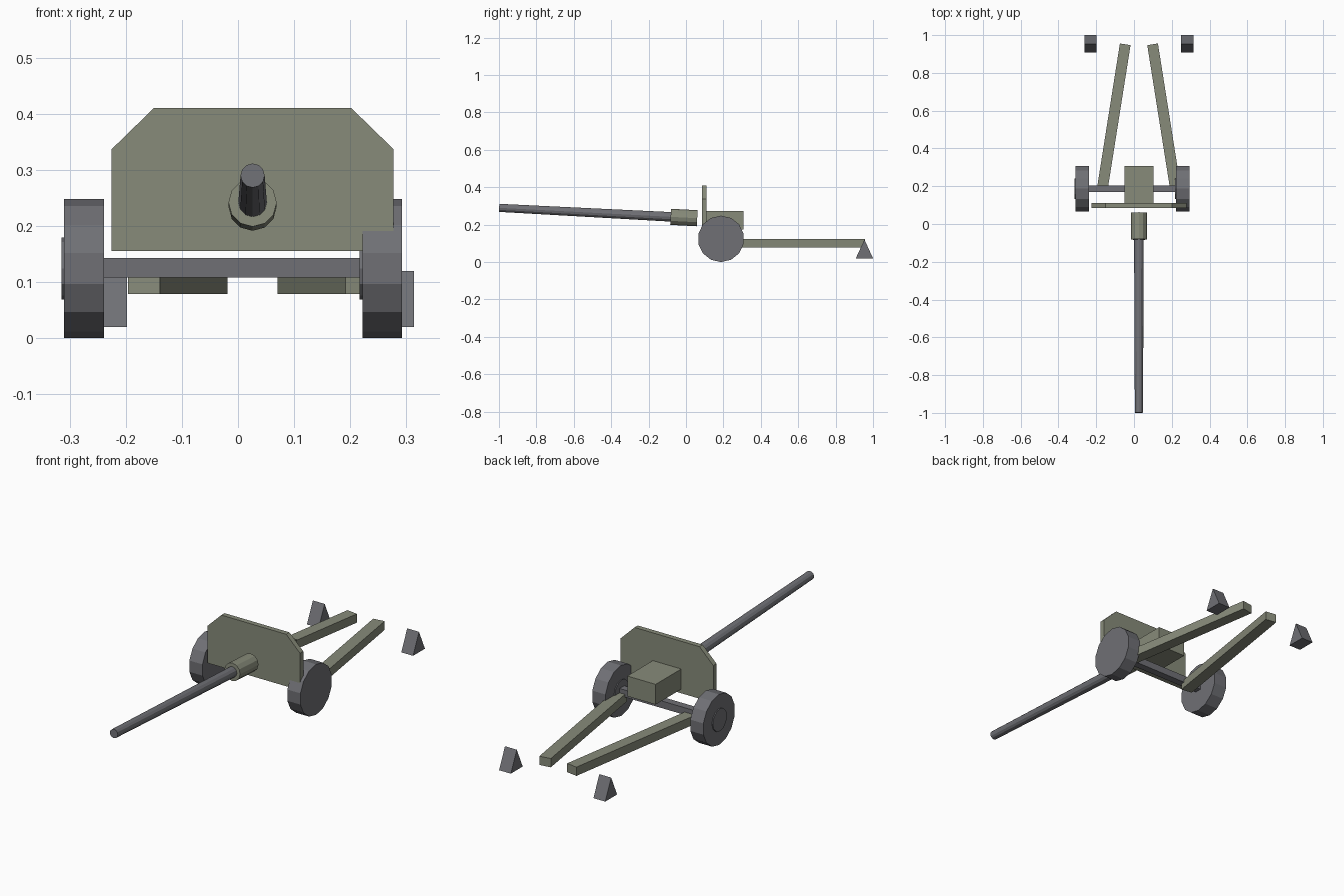
import bpy, bmesh
from math import sin, cos, tau, radians
from mathutils import Vector

if "Cube" in bpy.data.objects:
    bpy.data.objects.remove(bpy.data.objects["Cube"], do_unlink=True)


def material(name, rgb):
    m = bpy.data.materials.new(name)
    m.use_nodes = True
    m.diffuse_color = (*rgb, 1)
    m.node_tree.nodes["Principled BSDF"].inputs["Base Color"].default_value = (*rgb, 1)
    return m


GREEN = material("olive_green", (0.245, 0.26, 0.195))
GREY = material("steel_grey", (0.16, 0.162, 0.178))
MID = 0.026          # centre line of the carriage
AXLE_Y, AXLE_Z = 0.187, 0.124


def loft(name, ring_a, ring_b, mat):
    """Closed solid between two matching outlines."""
    bm = bmesh.new()
    a = [bm.verts.new(p) for p in ring_a]
    b = [bm.verts.new(p) for p in ring_b]
    bm.faces.new(a)
    bm.faces.new(b[::-1])
    for i in range(len(a)):
        j = (i + 1) % len(a)
        bm.faces.new((a[j], a[i], b[i], b[j]))
    bmesh.ops.recalc_face_normals(bm, faces=bm.faces)
    mesh = bpy.data.meshes.new(name)
    bm.to_mesh(mesh)
    bm.free()
    mesh.materials.append(mat)
    obj = bpy.data.objects.new(name, mesh)
    bpy.context.collection.objects.link(obj)
    return obj


def tube(name, start, end, r0, r1, sides, mat):
    """Straight or tapered cylinder with one corner pointing up."""
    start, end = Vector(start), Vector(end)
    axis = (end - start).normalized()
    side = axis.cross(Vector((0, 0, 1))).normalized()
    up = side.cross(axis)
    dirs = [up * cos(tau * i / sides) + side * sin(tau * i / sides) for i in range(sides)]
    return loft(name, [start + d * r0 for d in dirs], [end + d * r1 for d in dirs], mat)


def box(name, x, y, z, mat):
    rings = [[(x[0], yy, z[0]), (x[1], yy, z[0]), (x[1], yy, z[1]), (x[0], yy, z[1])] for yy in y]
    return loft(name, *rings, mat)


# Shield with clipped upper corners
half = [(0.251, 0.155), (0.251, 0.337), (0.176, 0.41)]
outline = half + [(-x, z) for x, z in reversed(half)]
loft("shield", *[[(MID + x, y, z) for x, z in outline] for y in (0.085, 0.11)], GREEN)

# Breech block behind the shield
box("breech_block", (MID - 0.077, MID + 0.077), (0.11, 0.308), (0.175, 0.274), GREEN)


# Barrel and jacket share one raised axis
def bore(y):
    return (MID, y, 0.2375 - 0.0524 * y)


tube("barrel", bore(-0.999), bore(0.05), 0.0215, 0.026, 12, GREY)
tube("barrel_jacket", bore(-0.082), bore(0.06), 0.043, 0.043, 12, GREEN)

# Axle
box("axle", (-0.26, 0.25), (AXLE_Y - 0.018, AXLE_Y + 0.018), (0.108, 0.143), GREY)

for label, s, wheel_x in (("left", 1, 0.2215), ("right", -1, -0.31)):
    # Wheel and its hub disc
    tube(label + "_wheel", (wheel_x, AXLE_Y, AXLE_Z), (wheel_x + 0.071, AXLE_Y, AXLE_Z),
         0.124, 0.124, 14, GREY)
    tube(label + "_hub", (wheel_x - 0.005, AXLE_Y, AXLE_Z), (wheel_x + 0.03, AXLE_Y, AXLE_Z),
         0.055, 0.055, 12, GREY)

    # Trail leg angled in toward the rear
    leg = box(label + "_trail", (-0.0285, 0.0285), (-0.387, 0.387), (-0.0215, 0.0215), GREEN)
    leg.location = (MID + s * 0.133, 0.569, 0.1005)
    leg.rotation_euler.z = s * radians(9)

    # Triangular ground wedge
    tri = [(0.908, 0.02), (1.0, 0.02), (0.954, 0.12)]
    cx = MID + s * 0.256
    loft(label + "_wedge", *[[(cx + d, y, z) for y, z in tri] for d in (-0.032, 0.032)], GREY)
